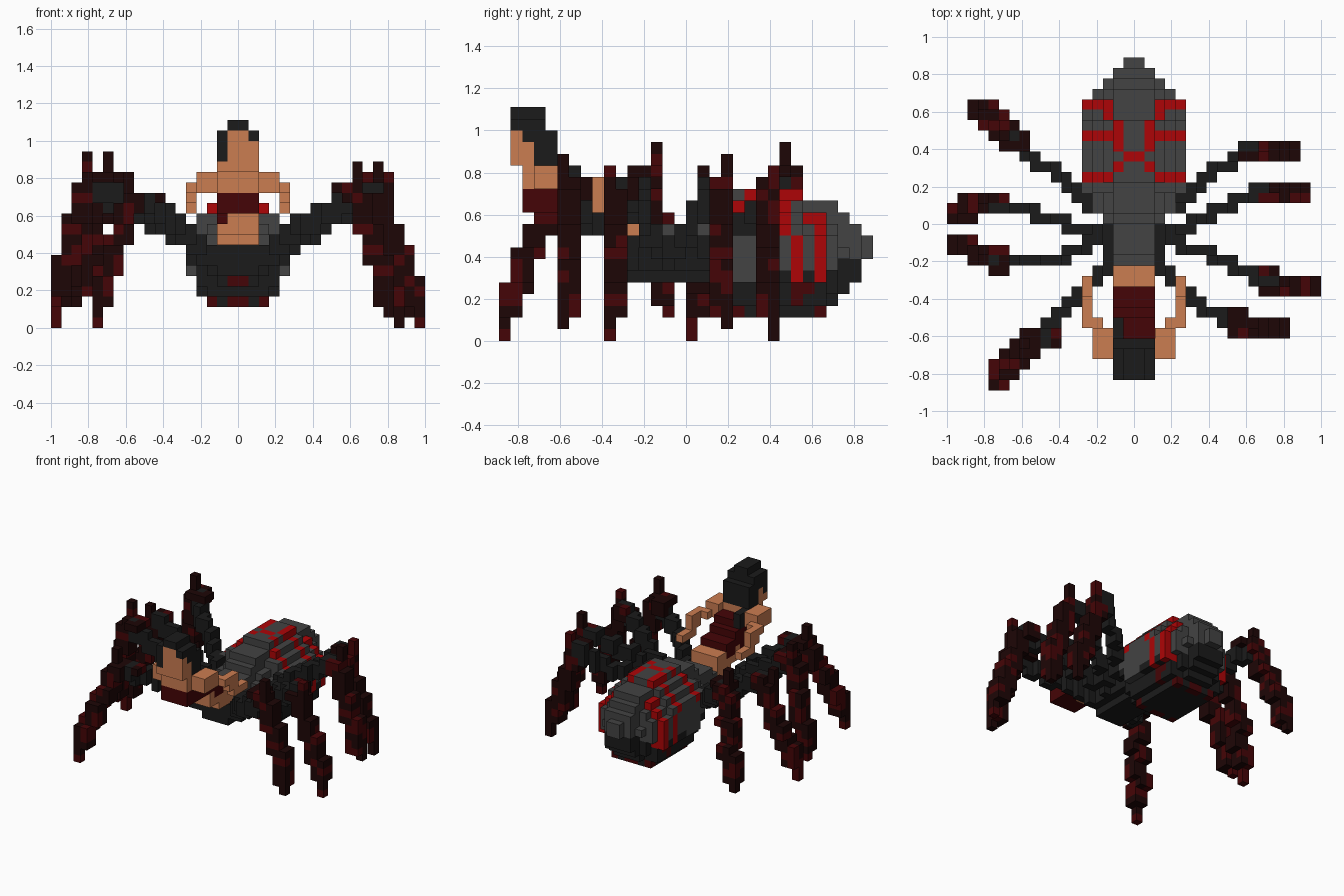
import bpy
import bmesh
import random
from math import floor
from mathutils import Vector

random.seed(4)
V = 1 / 18  # block size

cube = bpy.data.objects.get("Cube")
if cube:
    bpy.data.objects.remove(cube)

PALETTE = {
    "charcoal": (0.0108, 0.0108, 0.0108),
    "grey": (0.056, 0.056, 0.056),
    "skin": (0.6, 0.205, 0.083),
    "leg_brown": (0.0125, 0.0018, 0.0018),
    "dark_red": (0.06, 0.0015, 0.002),
    "bright_red": (0.42, 0.0015, 0.002),
}
MATS = {}
for label, rgb in PALETTE.items():
    m = bpy.data.materials.new(label)
    m.use_nodes = True
    m.diffuse_color = (*rgb, 1)
    m.node_tree.nodes["Principled BSDF"].inputs["Base Color"].default_value = (*rgb, 1)
    MATS[label] = m
NAMES = list(PALETTE)

parts = {}   # part name -> {block: colour}
taken = set()


def put(part, block, colour):
    if block not in taken:
        taken.add(block)
        parts.setdefault(part, {})[block] = colour


def box(part, xs, ys, zs, colour):
    """Fill an inclusive block range; colour is a name or a rule."""
    for i in range(xs[0], xs[1] + 1):
        for j in range(ys[0], ys[1] + 1):
            for k in range(zs[0], zs[1] + 1):
                put(part, (i, j, k), colour(i, j, k) if callable(colour) else colour)


def both(part, a, ys, zs, colour):
    """Fill a range on the left and its mirror on the right."""
    box(part, a, ys, zs, colour)
    box(part, (-1 - a[1], -1 - a[0]), ys, zs, colour)


# Head and hair
def head_rule(i, j, k):
    fringe = (k == 18 and i in (-2, 1)) or (i == -2 and k >= 16 and j == -15)
    side = j == -14 and k >= 17
    return "charcoal" if k == 19 or j >= -13 or fringe or side else "skin"


box("head", (-2, 1), (-15, -13), (15, 18), head_rule)
box("head", (-1, 0), (-15, -13), (19, 19), head_rule)
box("head", (-2, 1), (-12, -12), (15, 17), head_rule)
box("ponytail", (-2, -2), (-12, -10), (13, 14), "charcoal")

# Leaning torso: chest, bodice, waist
box("chest", (-2, 1), (-14, -12), (13, 14), "skin")
box("bodice", (-2, 1), (-14, -9), (11, 12), "dark_red")
box("bodice", (-2, 1), (-11, -10), (13, 13), "dark_red")
box("bodice", (-2, 1), (-8, -7), (10, 11), "dark_red")
box("bodice", (-2, -2), (-10, -10), (10, 10), "dark_red")
box("waist", (-2, 1), (-9, -5), (9, 9), "skin")
box("waist", (-2, 1), (-9, -9), (10, 10), "skin")
box("waist", (-2, 1), (-7, -5), (8, 10), "skin")

# Arms bent back towards the hips
for a, ys, zs in [((2, 3), (-13, -11), (13, 14)), ((3, 4), (-10, -10), (13, 13)),
                  ((4, 4), (-9, -9), (12, 13)), ((4, 4), (-8, -8), (11, 13)),
                  ((4, 4), (-7, -6), (11, 11))]:
    both("arms", a, ys, zs, "skin")


# Thorax and abdomen, as rounded slices: first y, last y, half width, bottom, top
SLICES = [(-5, -4, 3, 5, 8), (-3, -1, 4, 5, 9), (0, 0, 4, 5, 10), (1, 1, 4, 5, 11),
          (2, 2, 4, 4, 11), (3, 3, 5, 3, 11), (4, 9, 5, 2, 12), (10, 11, 5, 2, 11),
          (12, 12, 4, 3, 11), (13, 13, 3, 4, 10), (14, 14, 2, 5, 9), (15, 15, 1, 7, 8)]
TOP_SHAVE = [3, 2, 1]
BOTTOM_SHAVE = [2, 1, 1]


def abdomen_rule(i, j, k):
    a = i if i >= 0 else -1 - i
    if k >= 5:
        # Crossed markings over the top and stripes down the sides
        marks = [j == 4 and a >= 2 and k >= 9, j == 5 and a == 1 and k > 10,
                 j == 6 and a == 0 and k > 10, j == 7 and a == 1 and k > 10,
                 j == 8 and a >= 1 and k >= 9, j == 9 and a >= 4 and k < 9,
                 j == 9 and a == 1 and k > 10, j == 10 and a == 2 and k > 9,
                 j == 11 and a >= 2]
        if any(marks):
            return "bright_red"
    # Small spots underneath
    spots = [k == 2 and j in (4, 11) and a in (0, 2), k == 3 and j == 9 and a >= 3,
             k == 4 and j in (9, 10) and a >= 3, k == 4 and j == 2 and a == 0]
    if any(spots):
        return "dark_red"
    if j < 4:
        return "grey" if k >= 9 or (k == 8 and (a < 2 or j >= 0)) else "charcoal"
    return "grey" if k >= 5 + (j > 6) + (j > 12) else "charcoal"


# Broad grey shoulders where the thorax meets the abdomen
box("thorax", (-4, 3), (3, 3), (10, 10), "grey")
box("thorax", (-5, 4), (3, 3), (7, 9), "grey")
for y0, y1, hw, k0, k1 in SLICES:
    for k in range(k0, k1 + 1):
        shave = 0
        if k1 - k < len(TOP_SHAVE):
            shave = TOP_SHAVE[k1 - k]
        elif k - k0 < len(BOTTOM_SHAVE):
            shave = BOTTOM_SHAVE[k - k0]
        w = max(hw - shave, min(hw, 2))
        box("abdomen" if y0 > 3 else "thorax", (-w, w - 1), (y0, y1), (k, k), abdomen_rule)


# Legs: a thin upper limb, a knee peak and a thick mottled lower limb
def block_at(p):
    return tuple(floor(c / V) for c in p)


def trace(points):
    for p, q in zip(points, points[1:]):
        p, q = Vector(p), Vector(q)
        for n in range(41):
            yield p.lerp(q, n / 40)


def mottled():
    return "dark_red" if random.random() < 0.3 else "leg_brown"


def leg(name, widen, root, bend, knee, peak, tip):
    """widen is the y direction in which the lower limb is doubled."""
    last_j = block_at(root)[1]
    for p in trace([root, bend, knee]):
        i, j, k = block_at(p)
        for jj in (last_j, j):
            for kk in (k, k - 1):
                put(name + "_upper", (i, jj, kk), "charcoal")
        last_j = j
    out = 1 if tip[0] > 0 else -1
    i, j, k = block_at(peak)
    for dk in range(4):
        put(name + "_lower", (i, j, k - dk), mottled())
    start = Vector((peak[0], peak[1], peak[2] - 0.1))
    ankle = Vector(tip).lerp(start, 0.1)
    ankle.z = tip[2] + 0.22
    for p in trace([knee, start, ankle, tip]):
        i, j, k = block_at(p)
        put(name + "_lower", (i, j, k), mottled())
        if p.z > tip[2] + 0.08:
            for di, dj in ((-out, 0), (0, widen), (-out, widen)):
                put(name + "_lower", (i + di, j + dj, k), mottled())


leg("back_left_leg", -1, (.2, .06, .46), (.43, .27, .6), (.62, .41, .74), (.67, .41, .8), (.86, .41, .03))
leg("mid_back_left_leg", -1, (.2, -.05, .46), (.45, .06, .63), (.68, .18, .76), (.75, .19, .86), (.92, .19, .08))
leg("mid_front_left_leg", 1, (.2, -.09, .44), (.47, -.2, .6), (.73, -.31, .74), (.78, -.36, .8), (.97, -.36, .03))
leg("front_left_leg", 1, (.14, -.22, .42), (.32, -.42, .58), (.56, -.55, .68), (.64, -.56, .86), (.81, -.56, .08))
leg("back_right_leg", -1, (-.2, .06, .46), (-.43, .27, .62), (-.64, .46, .78), (-.7, .49, .92), (-.86, .65, .13))
leg("mid_back_right_leg", 1, (-.2, -.04, .46), (-.48, .04, .63), (-.73, .1, .75), (-.78, .1, .8), (-.97, .04, .03))
leg("mid_front_right_leg", -1, (-.2, -.1, .44), (-.38, -.19, .58), (-.74, -.19, .78), (-.81, -.14, .92), (-.97, -.08, .13))
leg("front_right_leg", 1, (-.14, -.22, .42), (-.32, -.42, .58), (-.5, -.62, .68), (-.6, -.66, .8), (-.75, -.86, .03))

# Turn the blocks of each part into one mesh of exposed faces
AXES = [(Vector((1, 0, 0)), Vector((0, 1, 0)), Vector((0, 0, 1))),
        (Vector((0, 1, 0)), Vector((0, 0, 1)), Vector((1, 0, 0))),
        (Vector((0, 0, 1)), Vector((1, 0, 0)), Vector((0, 1, 0)))]
for part, blocks in parts.items():
    bm = bmesh.new()
    for block, colour in blocks.items():
        centre = Vector(block) + Vector((0.5, 0.5, 0.5))
        for n, u, w in AXES:
            for s in (1, -1):
                if tuple(int(c) for c in Vector(block) + n * s) in taken:
                    continue
                corners = [(1, 1), (-1, 1), (-1, -1), (1, -1)][::s]
                face = bm.faces.new([bm.verts.new((centre + (n * s + u * a + w * b) / 2) * V)
                                     for a, b in corners])
                face.material_index = NAMES.index(colour)
    bmesh.ops.remove_doubles(bm, verts=bm.verts, dist=0.001)
    mesh = bpy.data.meshes.new(part)
    bm.to_mesh(mesh)
    bm.free()
    for label in NAMES:
        mesh.materials.append(MATS[label])
    bpy.context.collection.objects.link(bpy.data.objects.new(part, mesh))
